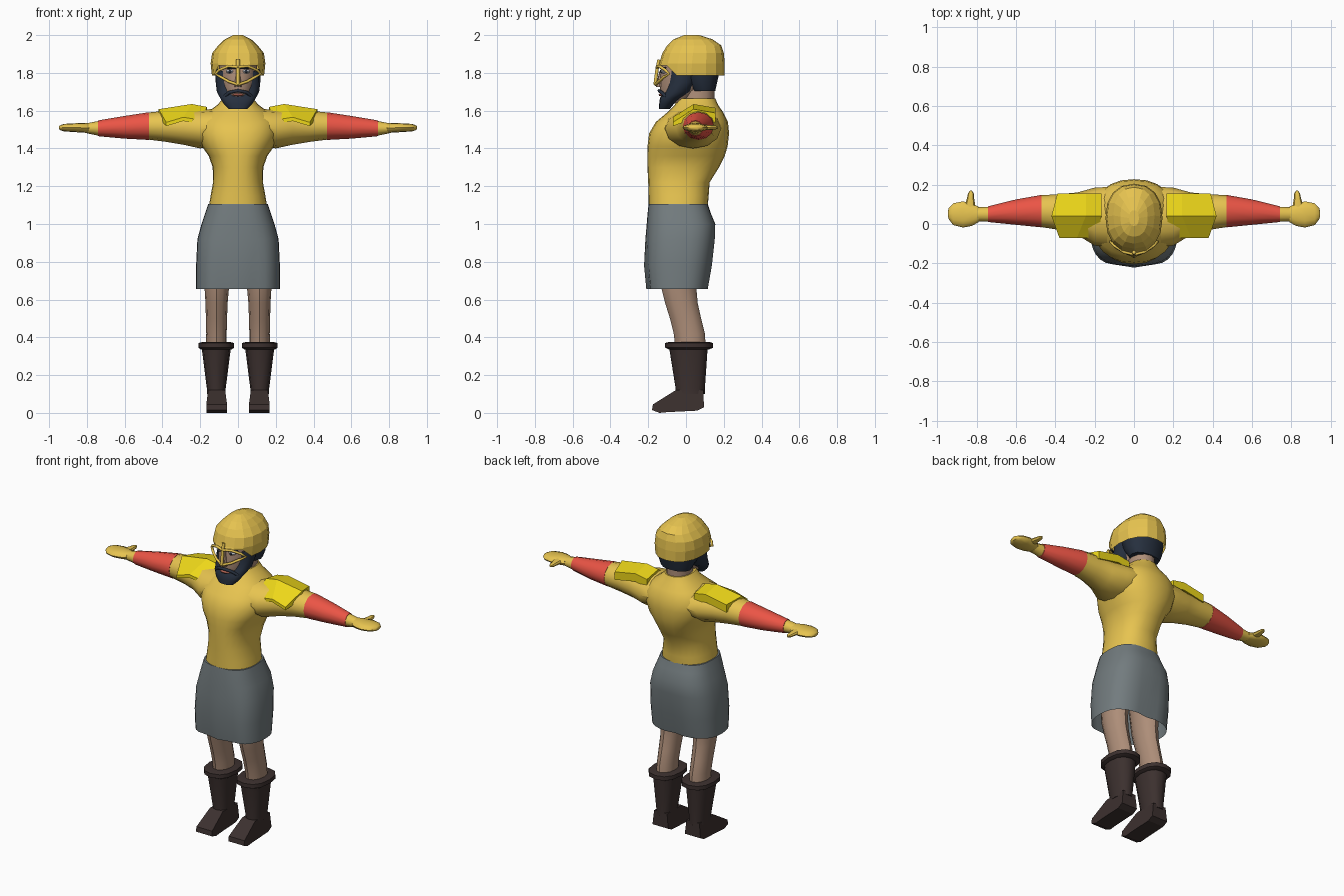
import bpy, bmesh, math
from mathutils import Vector


def material(name, rgb):
    m = bpy.data.materials.new(name)
    m.diffuse_color = (*rgb, 1)
    return m


GOLD = material("gold", (0.80, 0.55, 0.08))
YELLOW = material("bright_yellow", (0.85, 0.68, 0.01))
RED = material("red", (0.83, 0.09, 0.06))
GREY = material("slate", (0.17, 0.20, 0.21))
SKIN = material("skin", (0.42, 0.27, 0.19))
DARK = material("navy_hair", (0.02, 0.03, 0.05))
LEATHER = material("leather", (0.045, 0.03, 0.028))
WHITE = material("eye_white", (0.6, 0.62, 0.65))
LIP = material("lip", (0.45, 0.13, 0.09))


def finish(name, bm, mat, mirror=False, smooth=40):
    bmesh.ops.recalc_face_normals(bm, faces=bm.faces)
    me = bpy.data.meshes.new(name)
    bm.to_mesh(me)
    bm.free()
    ob = bpy.data.objects.new(name, me)
    bpy.context.collection.objects.link(ob)
    me.materials.append(mat)
    if smooth:
        bpy.ops.object.select_all(action='DESELECT')
        ob.select_set(True)
        bpy.context.view_layer.objects.active = ob
        bpy.ops.object.shade_smooth_by_angle(angle=math.radians(smooth))
    if mirror:
        ob.modifiers.new("mirror", 'MIRROR').use_bisect_axis[0] = False
    return ob


def loft(name, rows, mat, axis='z', n=12, e=2.0, mirror=False, smooth=40,
         caps=(True, True), shape=None):
    """Skin superellipse rings; row = (position, a_min, a_max, b_min, b_max)."""
    bm = bmesh.new()
    rings = []
    for t, a0, a1, b0, b1 in rows:
        ring = []
        for i in range(n):
            w = 2 * math.pi * i / n
            c, s = math.cos(w), math.sin(w)
            a = (a0 + a1) / 2 + (a1 - a0) / 2 * math.copysign(abs(c) ** (2 / e), c)
            b = (b0 + b1) / 2 + (b1 - b0) / 2 * math.copysign(abs(s) ** (2 / e), s)
            co = Vector({'z': (a, b, t), 'x': (t, a, b), 'y': (a, t, b)}[axis])
            ring.append(bm.verts.new(shape(co) if shape else co))
        rings.append(ring)
    for p, q in zip(rings, rings[1:]):
        for i in range(n):
            j = (i + 1) % n
            bm.faces.new((p[i], p[j], q[j], q[i]))
    for use, ring in zip(caps, (rings[0], rings[-1])):
        if use:
            bm.faces.new(ring)
    return finish(name, bm, mat, mirror, smooth)


def bar(name, pts, mat, r=0.008):
    cu = bpy.data.curves.new(name, 'CURVE')
    cu.dimensions = '3D'
    cu.bevel_depth, cu.bevel_resolution, cu.use_fill_caps = r, 1, True
    sp = cu.splines.new('POLY')
    sp.points.add(len(pts) - 1)
    for p, co in zip(sp.points, pts):
        p.co = (*co, 1)
    ob = bpy.data.objects.new(name, cu)
    bpy.context.collection.objects.link(ob)
    cu.materials.append(mat)


def ball(name, loc, size, mat, mirror=False):
    bm = bmesh.new()
    bmesh.ops.create_uvsphere(bm, u_segments=10, v_segments=6, radius=1)
    for v in bm.verts:
        v.co = Vector(c * s for c, s in zip(v.co, size)) + Vector(loc)
    finish(name, bm, mat, mirror)


# Boots: shaft, cuff and wedge foot
loft("boot_shaft", [(.10, .065, .165, -.055, .10), (.13, .065, .165, -.055, .10),
                    (.35, .037, .193, -.09, .115)], LEATHER, e=2.4, mirror=True)
loft("boot_cuff", [(.335, .035, .195, -.09, .12), (.345, .02, .21, -.11, .143),
                   (.37, .02, .21, -.11, .143), (.375, .04, .19, -.09, .125)],
     LEATHER, e=2.4, mirror=True)
bm = bmesh.new()
profile = [(-.18, .015), (-.175, .045), (-.055, .12), (.092, .12), (.095, .03), (.06, .012), (-.10, .004), (-.14, 0)]
sides = [[bm.verts.new((.113 + s * (.055 if z < .1 else .045), y, z)) for y, z in profile] for s in (-1, 1)]
bm.faces.new(sides[0])
bm.faces.new(sides[1])
for i in range(len(profile)):
    j = (i + 1) % len(profile)
    bm.faces.new((sides[0][i], sides[0][j], sides[1][j], sides[1][i]))
finish("boot_foot", bm, LEATHER, True, 20)

# Legs
loft("leg", [(.34, .06, .17, -.055, .105), (.42, .06, .168, -.065, .10), (.50, .058, .17, -.085, .08),
             (.58, .055, .172, -.11, .062), (.66, .048, .177, -.13, .055), (.80, .03, .185, -.14, .07)],
     SKIN, mirror=True)


# Skirt with soft folds toward the open hem
def folds(co):
    drop = max(0, (1.0 - co.z) / .35)
    if co.y < -.08:
        co.y += .014 * drop * (1 - math.cos(co.x * 38)) * .5
    elif co.y > .05:
        co.y -= .012 * drop * math.exp(-(co.x / .04) ** 2)
    return co


loft("skirt", [(.655, -.222, .222, -.21, .118), (.78, -.222, .222, -.222, .14), (.92, -.215, .215, -.215, .155),
               (1.0, -.193, .193, -.208, .155), (1.06, -.173, .173, -.203, .13), (1.105, -.158, .158, -.198, .115)],
     GREY, n=32, e=2.7, caps=(False, True), shape=folds)

# Torso
loft("torso", [(1.09, -.155, .155, -.197, .115), (1.15, -.145, .145, -.198, .12), (1.22, -.132, .132, -.20, .125),
               (1.30, -.134, .134, -.204, .175), (1.36, -.155, .155, -.205, .205), (1.41, -.19, .19, -.204, .22),
               (1.48, -.215, .215, -.195, .228), (1.54, -.21, .21, -.16, .222), (1.59, -.165, .165, -.10, .198),
               (1.63, -.11, .11, -.06, .17), (1.665, -.078, .078, -.045, .155)], GOLD, n=24, e=2.3)

# Arms: sleeve, red forearm, glove and thumb
loft("sleeve", [(.10, -.12, .19, 1.42, 1.61), (.20, -.11, .185, 1.40, 1.605), (.29, -.055, .16, 1.42, 1.60),
                (.38, -.03, .152, 1.435, 1.60), (.475, -.015, .146, 1.447, 1.59)], GOLD, 'x', mirror=True)
loft("forearm_band", [(.47, -.017, .148, 1.445, 1.592), (.60, -.004, .125, 1.452, 1.572),
                      (.742, .01, .09, 1.465, 1.548)], RED, 'x', mirror=True)
loft("wrist", [(.735, .012, .088, 1.467, 1.546), (.80, .013, .085, 1.48, 1.533)], GOLD, 'x', mirror=True)
loft("hand", [(.79, .01, .088, 1.482, 1.533), (.825, -.01, .105, 1.484, 1.535), (.87, -.018, .115, 1.487, 1.533),
              (.92, -.005, .105, 1.49, 1.53), (.943, .025, .08, 1.497, 1.522), (.947, .04, .06, 1.505, 1.517)],
     GOLD, 'x', mirror=True)
loft("thumb", [(.08, .805, .865, 1.495, 1.528), (.13, .813, .85, 1.498, 1.524), (.155, .815, .845, 1.50, 1.522),
               (.17, .825, .835, 1.506, 1.516)], GOLD, 'y', n=8, mirror=True)

# Shoulder pads: folded plates with thickness
bm = bmesh.new()
rows = [(-.07, .19, .29, .38, 1.55), (.04, .165, .245, .42, 1.62), (.155, .165, .245, .39, 1.60)]
grid = [[bm.verts.new((x, y, z + dz)) for x, dz in ((x0, 0), (x1, .015), (x2, -.012))] for y, x0, x1, x2, z in rows]
for i in range(2):
    for j in range(2):
        bm.faces.new((grid[i][j], grid[i][j + 1], grid[i + 1][j + 1], grid[i + 1][j]))
ext = bmesh.ops.extrude_face_region(bm, geom=bm.faces[:], use_keep_orig=True)
for v in ext["geom"]:
    if isinstance(v, bmesh.types.BMVert):
        v.co.z -= .05 if v.co.y > 0 else .02
finish("shoulder_pad", bm, YELLOW, True, 0)

# Neck, head and facial features
loft("neck", [(1.62, -.075, .075, -.03, .15), (1.76, -.07, .07, -.01, .15)], SKIN)
loft("head", [(1.64, -.045, .045, -.125, 0), (1.68, -.07, .07, -.135, .05), (1.73, -.09, .09, -.138, .10),
              (1.79, -.10, .10, -.137, .14), (1.86, -.10, .10, -.125, .14)], SKIN, n=16)
loft("nose", [(1.725, -.02, .02, -.158, -.12), (1.74, -.018, .018, -.158, -.12), (1.81, -.008, .008, -.14, -.12)],
     SKIN, n=8)
ball("eye", (.043, -.118, 1.808), (.022, .016, .011), WHITE, True)
ball("iris", (.043, -.133, 1.808), (.008, .005, .009), DARK, True)
bar("eyebrow", [(-.075, -.108, 1.828), (-.03, -.135, 1.824), (.03, -.135, 1.824), (.075, -.108, 1.828)], DARK, .005)
ball("lips", (0, -.133, 1.684), (.032, .012, .008), LIP)

# Beard, moustache and hair
loft("beard", [(1.61, -.05, .05, -.143, -.085), (1.635, -.075, .075, -.142, -.065), (1.668, -.095, .095, -.138, -.02),
               (1.70, -.112, .112, -.112, .03), (1.75, -.118, .118, -.10, .06), (1.81, -.118, .118, -.095, .08)],
     DARK, e=2.3, n=16)
bar("moustache", [(-.075, -.105, 1.672), (-.045, -.13, 1.697), (0, -.142, 1.706), (.045, -.13, 1.697),
                  (.075, -.105, 1.672)], DARK, .009)
loft("hair", [(1.705, -.095, .095, .03, .155), (1.75, -.115, .115, .0, .165), (1.82, -.125, .125, -.04, .18)],
     DARK, e=2.4)


# Helmet: faceted dome with raised brow
def brow(co):
    if co.z < 1.80 and co.y < -.07:
        co.z = 1.838
    return co


loft("helmet", [(1.785, -.138, .138, -.148, .205), (1.85, -.145, .145, -.142, .205), (1.905, -.137, .137, -.125, .20),
                (1.945, -.105, .105, -.10, .187), (1.978, -.07, .07, -.065, .14), (2.0, -.025, .025, -.01, .07)],
     GOLD, n=16, e=2.3, smooth=0, caps=(False, True), shape=brow)

# Visor: spectacle frame and nose guard
for s, side in ((1, "left"), (-1, "right")):
    bar("visor_rim_" + side, [(0, -.155, 1.83), (s * .05, -.143, 1.836), (s * .10, -.11, 1.815),
                              (s * .12, -.09, 1.795), (s * .09, -.118, 1.778), (s * .05, -.142, 1.755),
                              (0, -.162, 1.738)], GOLD)
bar("nose_guard", [(0, -.143, 1.87), (0, -.153, 1.82), (0, -.164, 1.738)], GOLD, .01)
